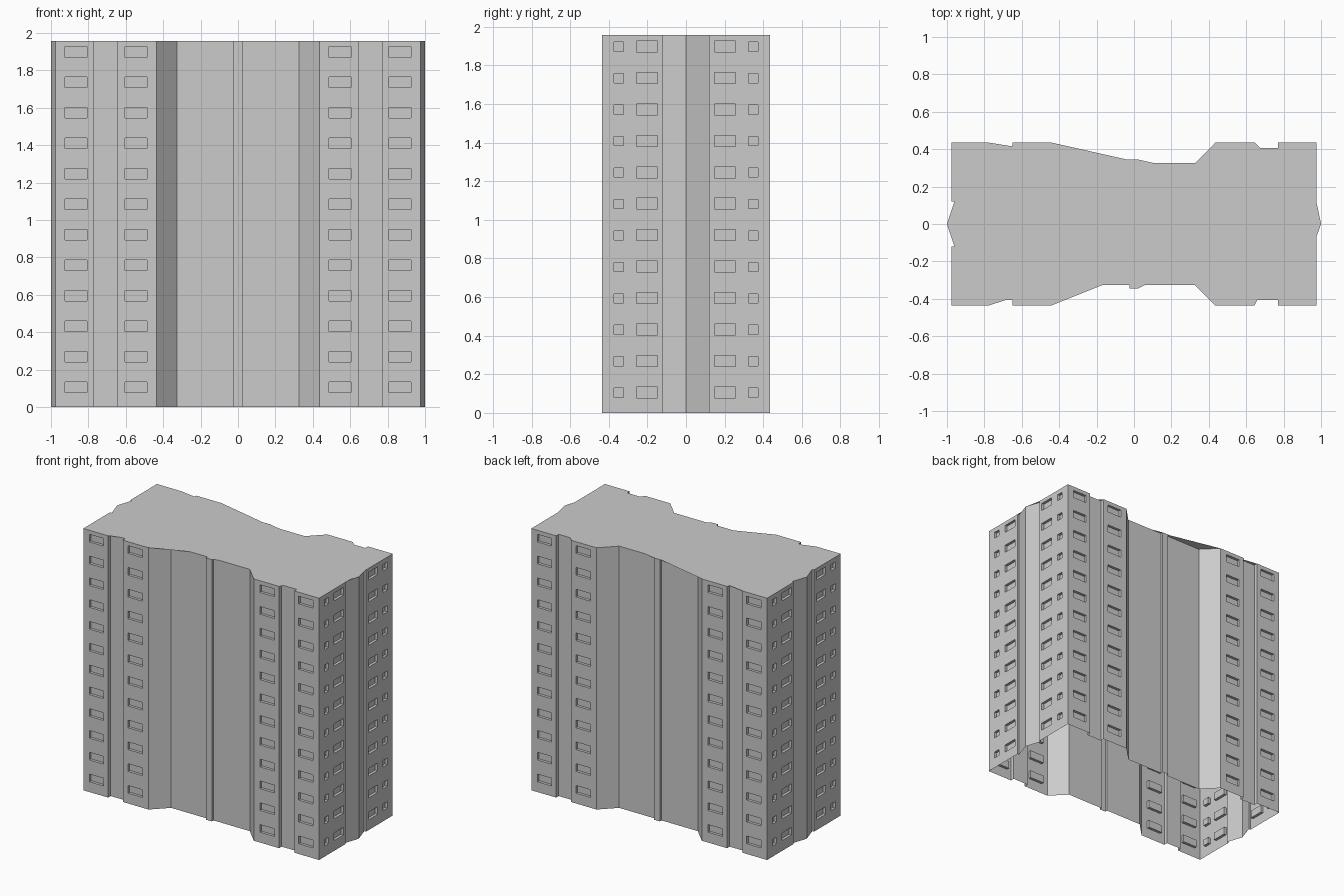
import bpy
import bmesh
from mathutils import Vector

HEIGHT = 1.957
FLOORS = 12
PITCH = 0.163
DEPTH = 0.02

cube = bpy.data.objects.get("Cube")
if cube:
    bpy.data.objects.remove(cube, do_unlink=True)

# Single concrete colour
concrete = bpy.data.materials.new("concrete_grey")
concrete.use_nodes = True
grey = (0.6, 0.6, 0.6, 1)
concrete.diffuse_color = grey
concrete.node_tree.nodes["Principled BSDF"].inputs["Base Color"].default_value = grey


def make_object(name, bm):
    bmesh.ops.remove_doubles(bm, verts=bm.verts, dist=0.0001)
    mesh = bpy.data.meshes.new(name)
    bm.to_mesh(mesh)
    bm.free()
    mesh.materials.append(concrete)
    obj = bpy.data.objects.new(name, mesh)
    bpy.context.collection.objects.link(obj)
    return obj


def face(bm, points):
    bm.faces.new([bm.verts.new(p) for p in points])


def rectangle(a, b, low, high):
    """Corners of an upright rectangle from plan point a to plan point b."""
    return [Vector((p.x, p.y, z)) for p, z in ((a, low), (b, low), (b, high), (a, high))]


def window_column(bm, a, b, sill, head):
    """Strip of wall with one recessed window on every floor."""
    along = (b - a).normalized()
    inward = Vector((-along.y, along.x, 0)) * DEPTH
    bottom = 0
    for floor in range(FLOORS):
        low, high = sill + floor * PITCH, head + floor * PITCH
        face(bm, rectangle(a, b, bottom, low))
        rim = rectangle(a, b, low, high)
        back = [p + inward for p in rim]
        face(bm, back)
        for i in range(4):
            j = (i + 1) % 4
            face(bm, (rim[i], rim[j], back[j], back[i]))
        bottom = high
    face(bm, rectangle(a, b, bottom, HEIGHT))


# Plan of one quarter of the walls, from the front centre to the side centre
PLAN = [(0, -.345), (.025, -.345), (.025, -.325), (.325, -.325), (.435, -.435),
        (.645, -.435), (.645, -.405), (.77, -.405), (.77, -.435), (.975, -.435),
        (.975, -.12), (.96, -.12), (1, 0)]

# Windows by wall: distance to start, distance to end, sill, head
WIDE = (.077, .134)
SMALL = (.08, .128)
WINDOWS = {4: [(.052, .17, *WIDE)],
           8: [(.037, .155, *WIDE)],
           9: [(.063, .112, *SMALL), (.178, .288, *WIDE)]}

# Outer walls, open underneath
bm = bmesh.new()
for n, (start, end) in enumerate(zip(PLAN, PLAN[1:])):
    a, b = Vector(start), Vector(end)
    along = (b - a).normalized()
    cursor = a
    for near, far, sill, head in WINDOWS.get(n, []):
        left, right = a + along * near, a + along * far
        face(bm, rectangle(cursor, left, 0, HEIGHT))
        window_column(bm, left, right, sill, head)
        cursor = right
    face(bm, rectangle(cursor, b, 0, HEIGHT))
walls = make_object("outer_walls", bm)
mirror = walls.modifiers.new("four_quarters", 'MIRROR')
mirror.use_axis = (True, True, False)

# Flat roof sheet with its own looser outline, overhanging the wall recesses
ROOF = [(-.975, -.435), (-.775, -.435), (-.68, -.405), (-.65, -.405), (-.65, -.435),
        (-.44, -.435), (-.165, -.325), (-.025, -.325), (-.025, -.345), (.02, -.345),
        (.06, -.325), (.325, -.325), (.435, -.435), (.645, -.435), (.66, -.405),
        (.77, -.405), (.77, -.435), (.975, -.435), (.975, -.07), (1, 0), (.975, .12),
        (.975, .435), (.77, .435), (.77, .405), (.675, .405), (.645, .435),
        (.435, .435), (.325, .325), (.11, .325), (.02, .345), (-.04, .345),
        (-.44, .435), (-.65, .435), (-.65, .415), (-.775, .435), (-.975, .435),
        (-.975, .12), (-.96, .12), (-1, 0), (-.96, -.12), (-.975, -.12)]
bm = bmesh.new()
face(bm, [(x, y, HEIGHT) for x, y in ROOF])
make_object("roof", bm)
